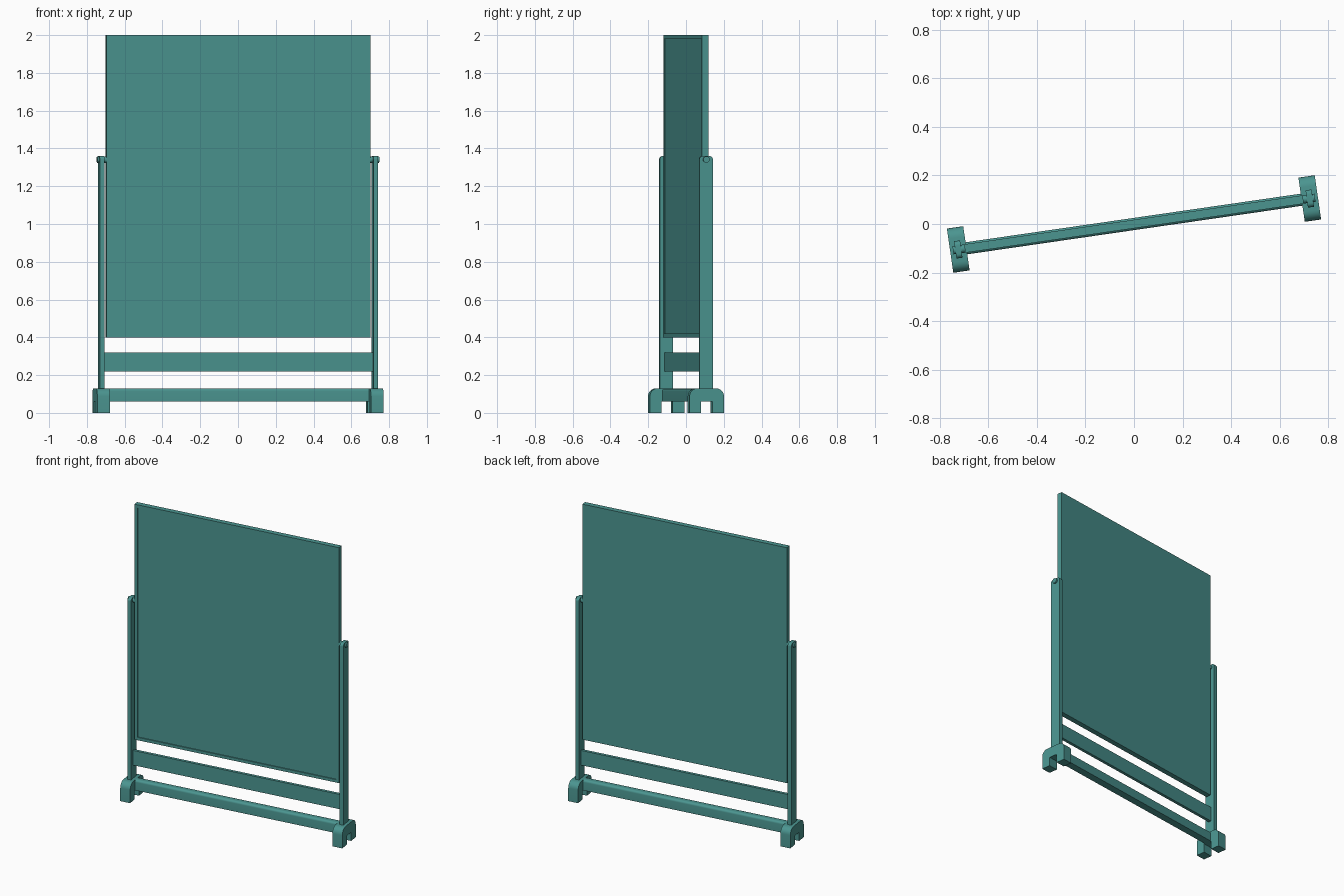
import bpy, bmesh, math
from mathutils import Matrix

if "Cube" in bpy.data.objects:
    bpy.data.objects.remove(bpy.data.objects["Cube"])

TURN = Matrix.Rotation(math.radians(8.25), 4, 'Z')
teal = bpy.data.materials.new("teal")
teal.diffuse_color = (0.07, 0.30, 0.28, 1)
teal.use_nodes = True
teal.node_tree.nodes["Principled BSDF"].inputs["Base Color"].default_value = teal.diffuse_color


def finish(name, bm, smooth=True):
    bmesh.ops.recalc_face_normals(bm, faces=bm.faces)
    bm.transform(TURN)
    me = bpy.data.meshes.new(name)
    bm.to_mesh(me)
    bm.free()
    me.materials.append(teal)
    ob = bpy.data.objects.new(name, me)
    bpy.context.collection.objects.link(ob)
    if smooth:
        bpy.ops.object.select_all(action='DESELECT')
        ob.select_set(True)
        bpy.context.view_layer.objects.active = ob
        bpy.ops.object.shade_smooth_by_angle(angle=math.radians(30))
    return ob


def round_top(half, top, r, steps=6):
    """Outline points over a rounded top, from +y side to -y side."""
    pts = []
    for side, start in ((1, 0), (-1, 90)):
        for i in range(steps + 1):
            a = math.radians(start + 90 * i / steps)
            pts.append((side * (half - r) + r * math.cos(a), top - r + r * math.sin(a)))
    return pts


def extrude_x(name, outline, x0, x1):
    bm = bmesh.new()
    face = bm.faces.new([bm.verts.new((x0, y, z)) for y, z in outline])
    ext = bmesh.ops.extrude_face_region(bm, geom=[face])
    verts = [v for v in ext["geom"] if isinstance(v, bmesh.types.BMVert)]
    bmesh.ops.translate(bm, verts=verts, vec=(x1 - x0, 0, 0))
    return finish(name, bm)


def box(bm, sx, sy, z0, z1):
    m = Matrix.Translation((0, 0, (z0 + z1) / 2)) @ Matrix.Diagonal((sx, sy, z1 - z0, 1))
    bmesh.ops.create_cube(bm, size=1, matrix=m)


# Board with a shallow recessed writing surface on the front
bm = bmesh.new()
box(bm, 1.41, 0.035, 0.4, 2.0)
bm.normal_update()
front = [f for f in bm.faces if f.normal.y < -0.9]
bmesh.ops.inset_region(bm, faces=front, thickness=0.028)
bmesh.ops.inset_region(bm, faces=front, thickness=0.001, depth=-0.005)
finish("board", bm, smooth=False)

# Flat rail under the board
bm = bmesh.new()
box(bm, 1.44, 0.02, 0.22, 0.32)
finish("lower_rail", bm, smooth=False)

# Base beam between the feet
extrude_x("base_beam", [(-0.025, 0.06), (0.025, 0.06)] + round_top(0.025, 0.13, 0.015), -0.715, 0.715)

# Post, foot and pivot on each side
for side, s in (("left", -1), ("right", 1)):
    c = 0.732 * s
    extrude_x(side + "_post", [(-0.036, 0.07), (0.036, 0.07)] + round_top(0.036, 1.36, 0.018),
              c - 0.0125, c + 0.0125)
    foot = round_top(0.092, 0.13, 0.042) + [(-0.092, 0), (-0.03, 0), (-0.03, 0.06),
                                            (0.03, 0.06), (0.03, 0), (0.092, 0)]
    extrude_x(side + "_foot", foot, c - 0.034, c + 0.034)
    pivot = [(0.017 * math.cos(math.tau * i / 20), 1.341 + 0.017 * math.sin(math.tau * i / 20))
             for i in range(20)]
    extrude_x(side + "_pivot", pivot, 0.69 * s, 0.754 * s)
